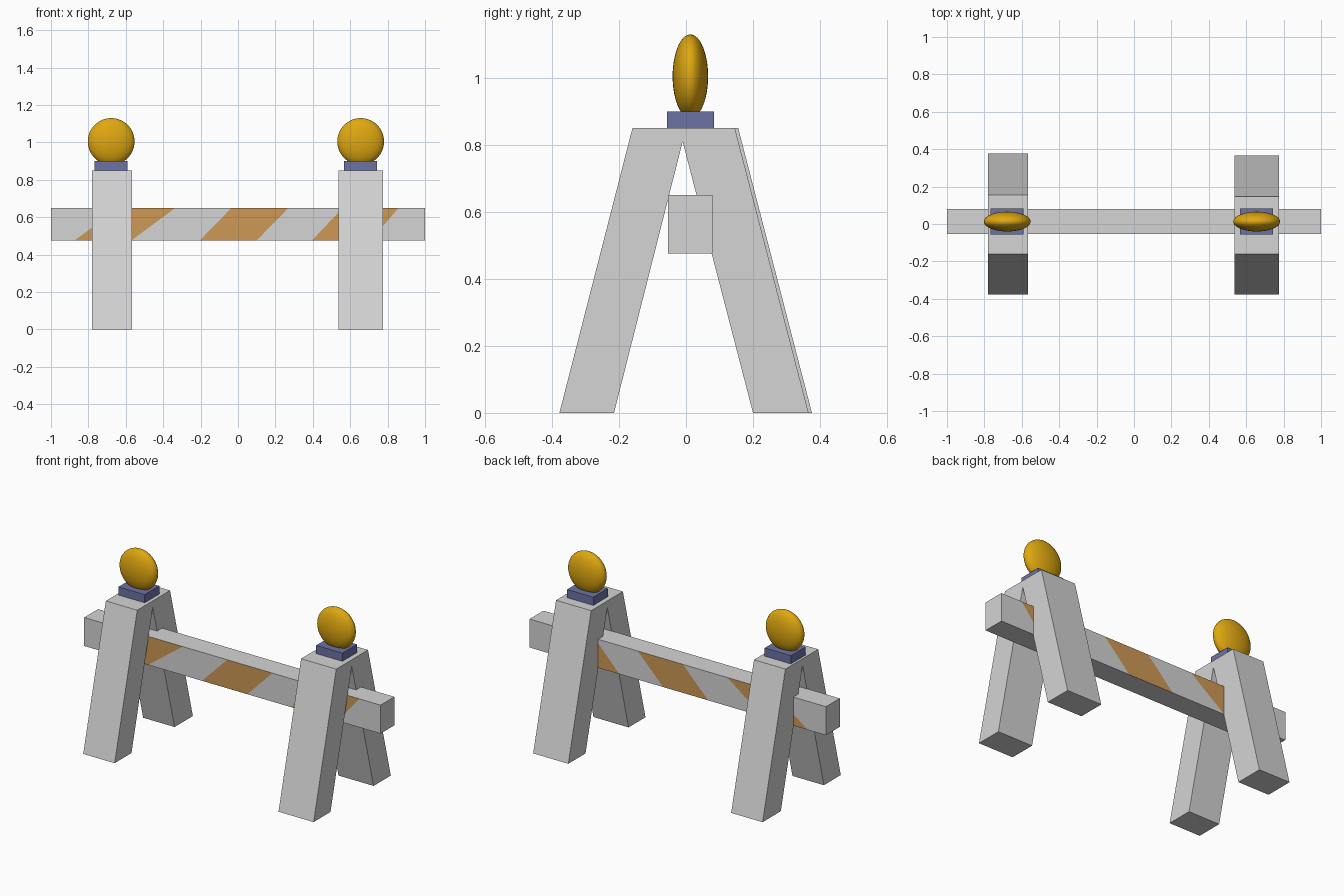
import bpy
import bmesh

cube = bpy.data.objects.get("Cube")
if cube:
    bpy.data.objects.remove(cube, do_unlink=True)


def make_material(name, colour):
    mat = bpy.data.materials.new(name)
    mat.use_nodes = True
    mat.diffuse_color = (*colour, 1)
    mat.node_tree.nodes["Principled BSDF"].inputs["Base Color"].default_value = (*colour, 1)
    return mat


grey = make_material("pale grey", (0.66, 0.66, 0.66))
tan = make_material("stripe orange", (0.62, 0.32, 0.09))
blue = make_material("slate blue", (0.15, 0.17, 0.37))
amber = make_material("lamp amber", (0.74, 0.39, 0.005))


def finish(bm, name, *mats):
    bmesh.ops.recalc_face_normals(bm, faces=bm.faces)
    mesh = bpy.data.meshes.new(name)
    bm.to_mesh(mesh)
    bm.free()
    for mat in mats:
        mesh.materials.append(mat)
    obj = bpy.data.objects.new(name, mesh)
    bpy.context.collection.objects.link(obj)
    return obj


# A-frame trestle: side profile extruded across its width
def trestle(name, x0, x1, back):
    profile = [(-0.378, 0), (-0.215, 0), (-0.01, 0.81), (0.20, 0),
               (back, 0), (back - 0.22, 0.85), (-0.16, 0.85)]
    bm = bmesh.new()
    face = bm.faces.new([bm.verts.new((x0, y, z)) for y, z in profile])
    result = bmesh.ops.extrude_face_region(bm, geom=[face])
    verts = [v for v in result["geom"] if isinstance(v, bmesh.types.BMVert)]
    bmesh.ops.translate(bm, verts=verts, vec=(x1 - x0, 0, 0))
    finish(bm, name, grey)


# Lamp: square base with a flattened round lens
def lamp(side, x):
    bm = bmesh.new()
    bmesh.ops.create_cube(bm, size=1)
    bmesh.ops.scale(bm, verts=bm.verts, vec=(0.177, 0.14, 0.05))
    base = finish(bm, side + "_lamp_base", blue)
    base.location = (x, 0.013, 0.875)

    bm = bmesh.new()
    bmesh.ops.create_uvsphere(bm, u_segments=48, v_segments=32, radius=0.125)
    bmesh.ops.scale(bm, verts=bm.verts, vec=(1, 0.424, 1))
    for face in bm.faces:
        face.smooth = True
    lens = finish(bm, side + "_lamp_lens", amber)
    lens.location = (x, 0.013, 1.005)


# Crossbar: slanted cross-sections, every second section striped front and back
def crossbar():
    cuts = [(-1, -1), (-0.875, -0.635), (-0.57, -0.335), (-0.205, -0.035),
            (0.10, 0.27), (0.395, 0.56), (0.71, 0.858), (1, 1)]
    front, back, low, high = -0.054, 0.079, 0.476, 0.65
    bm = bmesh.new()
    rings = [[bm.verts.new(co) for co in ((b, front, low), (t, front, high),
                                          (t, back, high), (b, back, low))]
             for b, t in cuts]
    for i, (a, b) in enumerate(zip(rings, rings[1:])):
        for k in range(4):
            n = (k + 1) % 4
            face = bm.faces.new((a[k], a[n], b[n], b[k]))
            face.material_index = int(i % 2 == 1 and k % 2 == 0)
    bm.faces.new(rings[0])
    bm.faces.new(rings[-1])
    finish(bm, "striped_crossbar", grey, tan)


trestle("right_trestle", -0.78, -0.568, 0.376)
trestle("left_trestle", 0.538, 0.775, 0.366)
lamp("right", -0.678)
lamp("left", 0.656)
crossbar()
